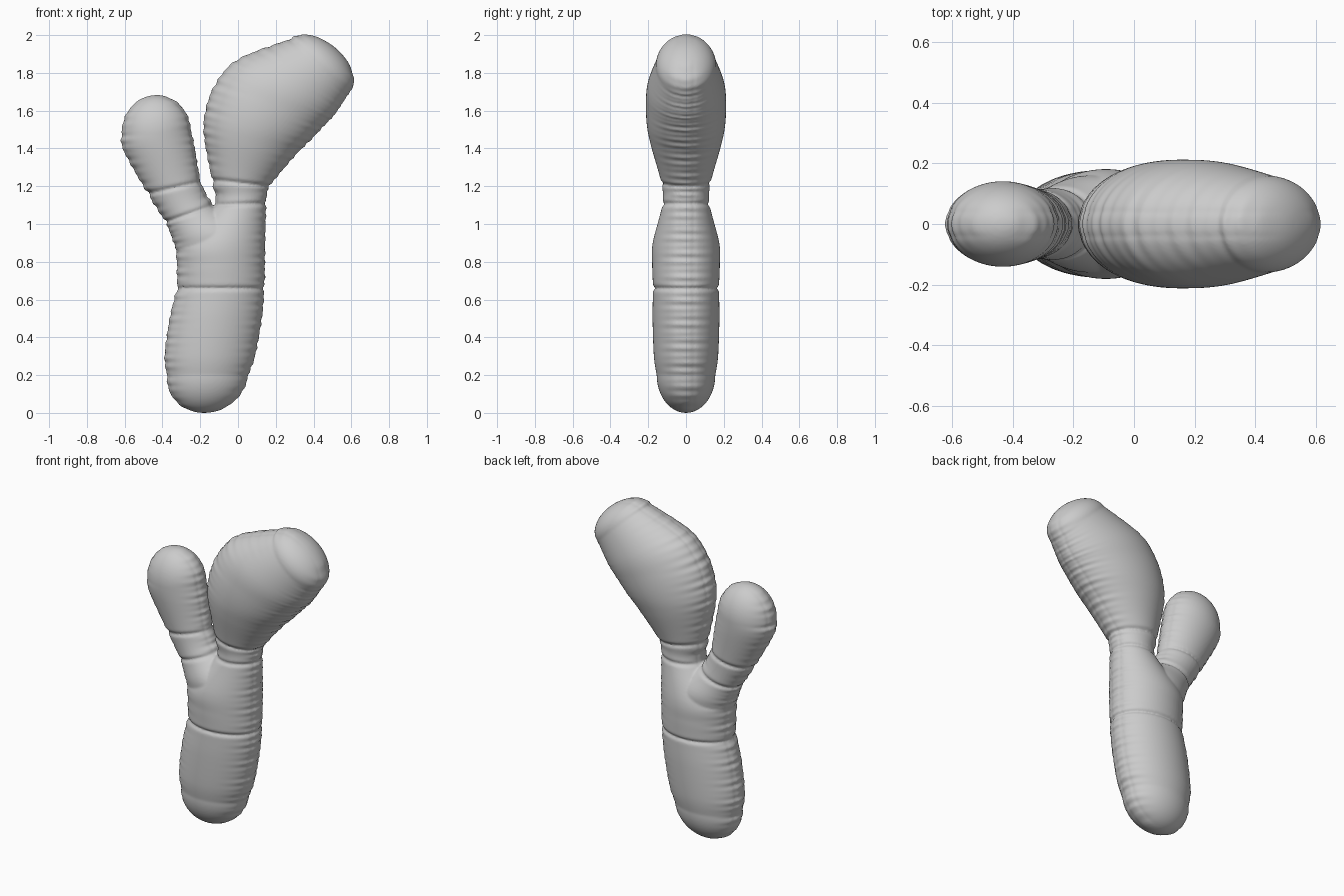
import bpy, bmesh, math
from mathutils import Vector

if "Cube" in bpy.data.objects:
    bpy.data.objects.remove(bpy.data.objects["Cube"])

SIDES, STEPS = 96, 22

# Station: left x, left z, right x, right z, half depth
trunk_and_big_arm = [
    (-.375, .2, .053, .2, .155), (-.388, .3, .09, .3, .17),
    (-.362, .5, .126, .5, .177), (-.325, .66, .14, .66, .175),
    (-.323, .78, .142, .78, .179), (-.31, .9, .144, .9, .176),
    (-.13, 1.1, .15, 1.11, .125), (-.14, 1.235, .17, 1.2, .131),
    (-.18, 1.47, .3, 1.36, .185), (-.172, 1.6, .385, 1.445, .207),
    (-.12, 1.74, .46, 1.525, .212), (0, 1.872, .515, 1.585, .204),
    (.28, 1.98, .585, 1.69, .16)]
small_arm = [
    (-.3, .78, .11, .82, .15), (-.34, .9, .05, .98, .16),
    (-.385, 1.01, -.125, 1.1, .122), (-.478, 1.16, -.195, 1.225, .116),
    (-.606, 1.39, -.232, 1.42, .137), (-.615, 1.47, -.25, 1.5, .141)]


def catmull(a, b, c, d, t):
    return .5 * (2 * b + (c - a) * t + (2 * a - 5 * b + 4 * c - d) * t * t
                 + (3 * b - a - 3 * c + d) * t ** 3)


def section(v):
    """Middle, half width vector and half depth of a station."""
    left, right = Vector((v[0], 0, v[1])), Vector((v[2], 0, v[3]))
    return (left + right) / 2, (right - left) / 2, v[4]


def dome(station, tip):
    """Rounded end from a station out to its tip."""
    mid, half, depth = section(station)
    out = Vector((tip[0], 0, tip[1])) - mid
    angles = [math.pi / 2 * k / STEPS for k in range(1, STEPS)]
    return [(mid + out * math.sin(a), half * math.cos(a), depth * math.cos(a))
            for a in angles]


def loft(bm, stations, creased, end, start=None):
    """Puffy tube through the stations, with creases and seam wrinkles."""
    st = [Vector(s) for s in stations]
    n = len(st) - 1
    rows = dome(st[0], start)[::-1] if start else []
    first = len(rows)
    for i in range(n):
        near = [st[max(i - 1, 0)], st[i], st[i + 1], st[min(i + 2, n)]]
        rows += [section(catmull(*near, k / STEPS)) for k in range(STEPS)]
    rows += [section(st[n])] + dome(st[n], end)

    # Distance along the tube, used to place creases and wrinkles
    dist = [0]
    for r0, r1 in zip(rows, rows[1:]):
        dist.append(dist[-1] + (r1[0] - r0[0]).length)
    creases = [dist[first + i * STEPS] for i in creased]

    rings = []
    for (mid, half, depth), s in zip(rows, dist):
        pinch = sum(.012 * math.exp(-((s - c) / .011) ** 2) for c in creases)
        width = half.length
        fade = min(1, width / .1)
        ring = []
        for j in range(SIDES):
            a = math.tau * j / SIDES
            ca, sa = math.cos(a), math.sin(a)
            side = 0 if ca > 0 else 2.1
            wave = math.sin(150 * s + side) + .7 * math.sin(97 * s + 2 * side + sa)
            seam = math.exp(-((abs(depth * sa) - .04) / .009) ** 2)
            off = fade * (.0028 * wave * abs(ca) ** 5 - .003 * abs(ca) * seam - pinch)
            co = mid + half * ca * (1 + off / max(width, .02))
            co.y = depth * sa * (1 + off / max(depth, .02))
            ring.append(bm.verts.new(co))
        rings.append(ring)
    for r0, r1 in zip(rings, rings[1:]):
        for j in range(SIDES):
            k = (j + 1) % SIDES
            bm.faces.new((r0[j], r0[k], r1[k], r1[j]))
    bm.faces.new(rings[0][::-1])
    bm.faces.new(rings[-1])


# Forked inflated body: trunk with big arm, plus small arm
bm = bmesh.new()
loft(bm, trunk_and_big_arm, (3, 6, 7), end=(.53, 1.92), start=(-.18, 0))
loft(bm, small_arm, (2, 3), end=(-.445, 1.682))
bmesh.ops.recalc_face_normals(bm, faces=bm.faces)
mesh = bpy.data.meshes.new("inflated_forked_body")
bm.to_mesh(mesh)
bm.free()
body = bpy.data.objects.new("inflated_forked_body", mesh)
bpy.context.collection.objects.link(body)
for poly in mesh.polygons:
    poly.use_smooth = True

# Fuse both tubes into one skin
fuse = body.modifiers.new("fuse", 'REMESH')
fuse.mode = 'VOXEL'
fuse.voxel_size = .0075
fuse.use_smooth_shade = True
relax = body.modifiers.new("relax", 'SMOOTH')
relax.factor = .5
relax.iterations = 2
